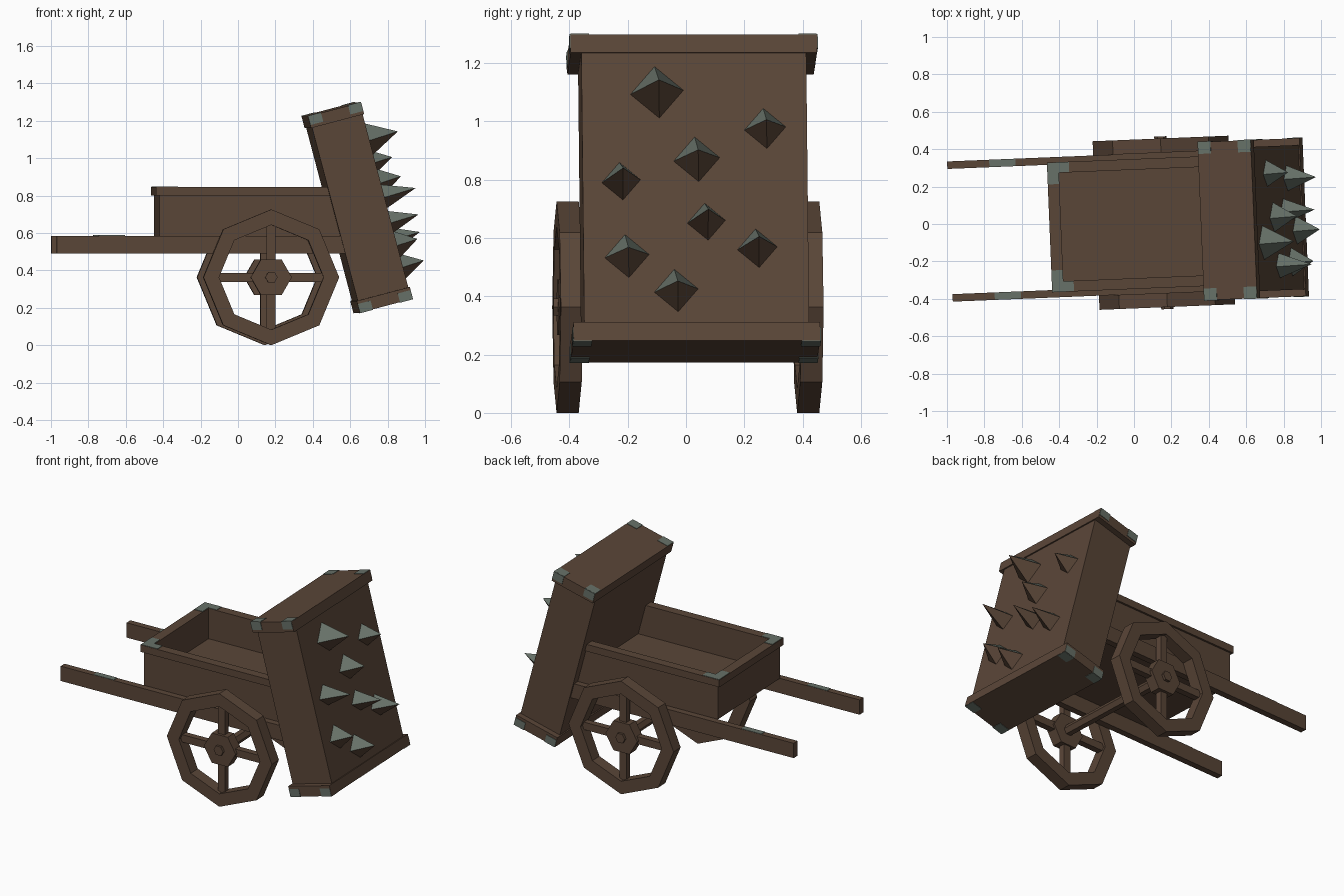
import bpy, bmesh, math
from mathutils import Matrix, Vector

if "Cube" in bpy.data.objects:
    bpy.data.objects.remove(bpy.data.objects["Cube"])

TURN = Matrix.Rotation(math.radians(2.35), 4, 'Z')      # whole cart is slightly turned
SHIELD = Matrix.Translation((0.638, 0, 0.736)) @ Matrix.Rotation(math.radians(-14.8), 4, 'Y')
I = Matrix.Identity(4)


def material(name, col):
    m = bpy.data.materials.new(name)
    m.diffuse_color = (*col, 1)
    m.use_nodes = True
    m.node_tree.nodes["Principled BSDF"].inputs["Base Color"].default_value = m.diffuse_color
    return m


WOOD = material("brown_wood", (0.102, 0.061, 0.039))
METAL = material("grey_green_metal", (0.135, 0.165, 0.138))


def finish(name, bm, mat, frame=I, second=None):
    bmesh.ops.recalc_face_normals(bm, faces=bm.faces)
    me = bpy.data.meshes.new(name)
    bm.to_mesh(me)
    bm.free()
    me.transform(TURN @ frame)
    me.materials.append(mat)
    if second:
        me.materials.append(second)
    ob = bpy.data.objects.new(name, me)
    bpy.context.collection.objects.link(ob)
    return ob


def add_box(bm, x, y, z):
    size = Vector((x[1] - x[0], y[1] - y[0], z[1] - z[0]))
    mid = Vector((x[0] + x[1], y[0] + y[1], z[0] + z[1])) / 2
    bmesh.ops.create_cube(bm, size=1, matrix=Matrix.Translation(mid) @ Matrix.Diagonal((*size, 1)))


def box(name, x, y, z, mat=WOOD, frame=I):
    bm = bmesh.new()
    add_box(bm, x, y, z)
    return finish(name, bm, mat, frame)


def span(s, a, b):
    return tuple(sorted((s * a, s * b)))


def prism(bm, n, r, y0, y1):
    loops = [[bm.verts.new((r * math.cos(i * math.tau / n), y, r * math.sin(i * math.tau / n)))
              for i in range(n)] for y in (y0, y1)]
    for l in loops:
        bm.faces.new(l)
    for i in range(n):
        j = (i + 1) % n
        bm.faces.new((loops[0][i], loops[0][j], loops[1][j], loops[1][i]))


def ring(bm, n, r0, r1, y0, y1):
    section = ((r0, y0), (r1, y0), (r1, y1), (r0, y1))
    v = [[bm.verts.new((r * math.cos(i * math.tau / n), y, r * math.sin(i * math.tau / n)))
          for r, y in section] for i in range(n)]
    for i in range(n):
        a, b = v[i], v[(i + 1) % n]
        for k in range(4):
            m = (k + 1) % 4
            bm.faces.new((a[k], a[m], b[m], b[k]))


# Tray floor, end wall and end rim
box("tray_floor", (-0.435, 0.6), (-0.335, 0.335), (0.585, 0.65))
box("tray_end_wall", (-0.435, -0.39), (-0.335, 0.335), (0.64, 0.80))
box("tray_end_rim", (-0.452, -0.39), (-0.347, 0.347), (0.80, 0.845))

WHEEL = Matrix.Translation((0.16, 0, 0.363))
for s, side in ((-1, "right"), (1, "left")):
    # Tray sides with rim and metal corner plates
    box(f"tray_wall_{side}", (-0.39, 0.6), span(s, 0.29, 0.335), (0.64, 0.80))
    box(f"tray_rim_{side}", (-0.39, 0.6), span(s, 0.29, 0.347), (0.80, 0.845))
    box(f"rim_plate_long_{side}", (-0.45, -0.335), span(s, 0.292, 0.345), (0.844, 0.848), METAL)
    box(f"rim_plate_short_{side}", (-0.45, -0.392), span(s, 0.23, 0.292), (0.844, 0.848), METAL)
    # Handles
    box(f"handle_{side}", (-0.985, 0.6), span(s, 0.335, 0.375), (0.49, 0.585))
    box(f"handle_plate_{side}", (-0.76, -0.62), span(s, 0.336, 0.374), (0.584, 0.588), METAL)
    # Wheels: rim, four spokes, hexagonal hub and axle cap
    bm = bmesh.new()
    ring(bm, 8, 0.363, 0.28, s * 0.375, s * 0.451)
    finish(f"wheel_rim_{side}", bm, WOOD, WHEEL)
    bm = bmesh.new()
    for d in (-1, 1):
        add_box(bm, span(d, 0.08, 0.29), span(s, 0.39, 0.43), (-0.024, 0.024))
        add_box(bm, (-0.024, 0.024), span(s, 0.39, 0.43), span(d, 0.08, 0.29))
    finish(f"wheel_spokes_{side}", bm, WOOD, WHEEL)
    bm = bmesh.new()
    prism(bm, 6, 0.11, s * 0.38, s * 0.447)
    finish(f"wheel_hub_{side}", bm, WOOD, WHEEL)

# Axle through both hubs
bm = bmesh.new()
prism(bm, 6, 0.033, -0.462, 0.462)
finish("axle", bm, WOOD, WHEEL)

# Tilted shield block with top and bottom caps
box("shield_body", (-0.14, 0.14), (-0.386, 0.386), (-0.50, 0.50), WOOD, SHIELD)
for e, end in ((-1, "bottom"), (1, "top")):
    box(f"shield_cap_{end}", (-0.147, 0.147), (-0.423, 0.423), span(e, 0.478, 0.543), WOOD, SHIELD)
    # Metal corners on the cap ends and outer faces
    bm = bmesh.new()
    for s in (-1, 1):
        for f in (-1, 1):
            add_box(bm, span(f, 0.075, 0.146), span(s, 0.36, 0.422), span(e, 0.542, 0.546))
            add_box(bm, span(f, 0.075, 0.146), span(s, 0.422, 0.426), span(e, 0.495, 0.545))
    finish(f"cap_corner_plates_{end}", bm, METAL, SHIELD)

# Spikes: y, z, radius, length
SPIKES = [(-0.098, 1.10, 0.092, 0.17), (0.272, 0.976, 0.072, 0.12), (0.036, 0.87, 0.08, 0.13),
          (-0.224, 0.795, 0.067, 0.18), (0.067, 0.656, 0.066, 0.17), (0.241, 0.565, 0.069, 0.16),
          (-0.207, 0.538, 0.077, 0.12), (-0.039, 0.42, 0.076, 0.13)]
for i, (y, z, r, length) in enumerate(SPIKES):
    bm = bmesh.new()
    base = [bm.verts.new((0, r * math.cos(a), r * math.sin(a)))
            for a in (0.08 + k * math.pi / 2 for k in range(4))]
    tip = bm.verts.new((length, 0, 0))
    bm.faces.new(base)
    for k in range(4):
        bm.faces.new((base[k], base[(k + 1) % 4], tip))
    bmesh.ops.recalc_face_normals(bm, faces=bm.faces)
    for f in bm.faces:                                   # metal on the upper faces
        f.material_index = 1 if f.normal.z > 0.1 else 0
    place = SHIELD @ Matrix.Translation((0.139, y - 0.03, (z - 0.772) / 0.967))
    finish(f"spike_{i + 1}", bm, WOOD, place, METAL)
